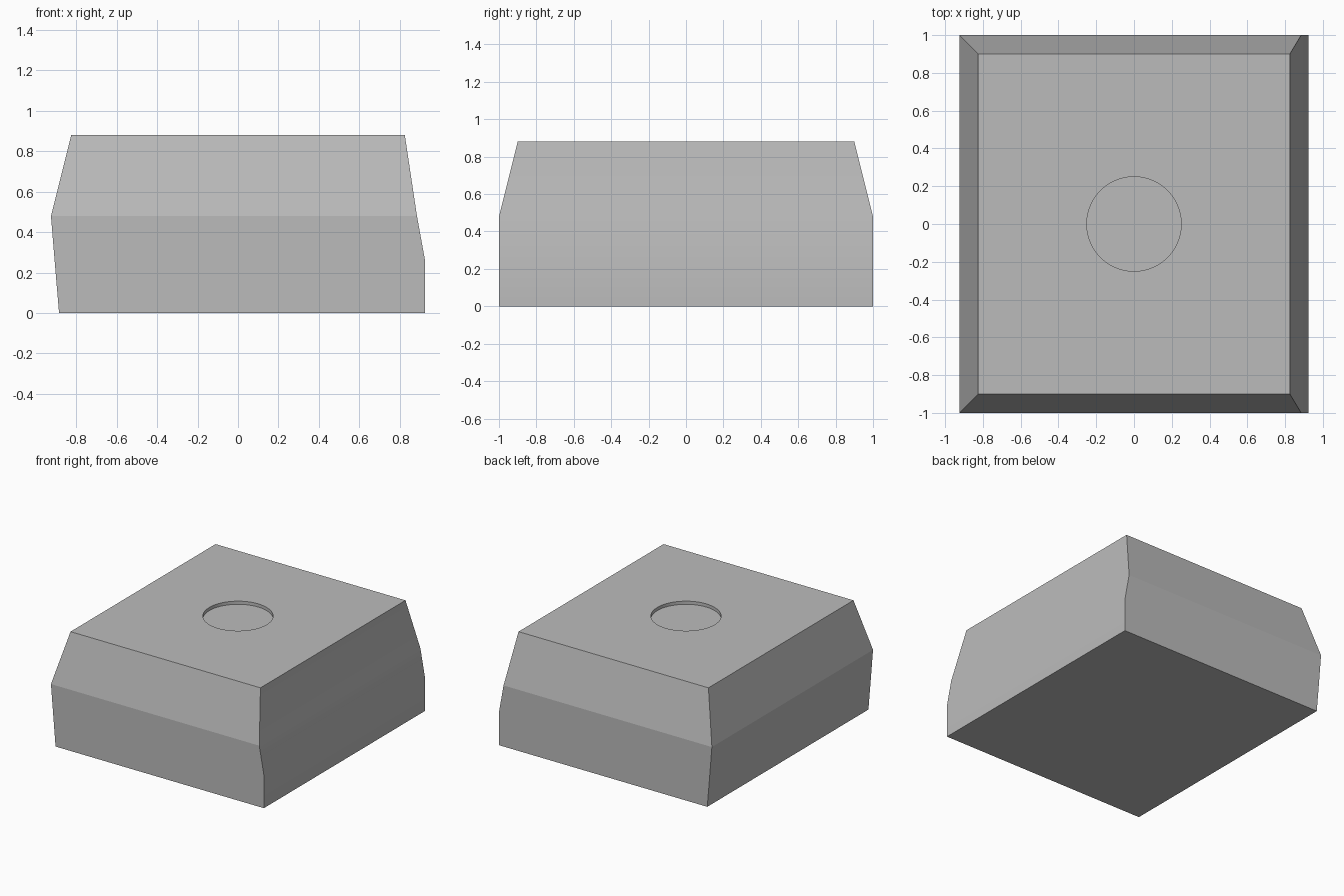
import bpy, bmesh, math

cube = bpy.data.objects.get("Cube")
if cube:
    bpy.data.objects.remove(cube, do_unlink=True)

# Single grey finish
grey = bpy.data.materials.new("plain_grey")
grey.use_nodes = True
colour = (0.5, 0.5, 0.5, 1)
grey.diffuse_color = colour
grey.node_tree.nodes["Principled BSDF"].inputs["Base Color"].default_value = colour

# Block body: stacked rectangular sections (z, x_min, x_max, half_depth)
HEIGHT = 0.88
sections = [
    (0.0, -0.885, 0.925, 1.0),
    (0.26, -0.907, 0.925, 1.0),
    (0.48, -0.925, 0.885, 1.0),
    (HEIGHT, -0.825, 0.825, 0.9),
]
bm = bmesh.new()
rings = []
for z, x0, x1, d in sections:
    corners = [(x0, -d), (x1, -d), (x1, d), (x0, d)]
    rings.append([bm.verts.new((x, y, z)) for x, y in corners])
for low, high in zip(rings, rings[1:]):
    for i in range(4):
        j = (i + 1) % 4
        bm.faces.new((low[i], low[j], high[j], high[i]))
bm.faces.new(reversed(rings[0]))
bm.faces.new(rings[-1])
mesh = bpy.data.meshes.new("block_body")
bm.to_mesh(mesh)
bm.free()
mesh.materials.append(grey)
body = bpy.data.objects.new("block_body", mesh)
bpy.context.collection.objects.link(body)

# Shallow round recess in the top
DEPTH = 0.025
bpy.ops.mesh.primitive_cylinder_add(vertices=64, radius=0.25, depth=2 * DEPTH,
                                    location=(0, 0, HEIGHT))
cutter = bpy.context.object
cutter.name = "recess_cutter"
cutter.hide_render = True
cutter.data.materials.append(grey)

cut = body.modifiers.new("recess", 'BOOLEAN')
cut.operation = 'DIFFERENCE'
cut.solver = 'EXACT'
cut.object = cutter
bpy.ops.object.select_all(action='DESELECT')
body.select_set(True)
bpy.context.view_layer.objects.active = body
bpy.ops.object.modifier_apply(modifier=cut.name)
bpy.data.objects.remove(cutter, do_unlink=True)

# Soft rounding on the gently curved side, crisp edges elsewhere
bpy.ops.object.shade_smooth_by_angle(angle=math.radians(12))
